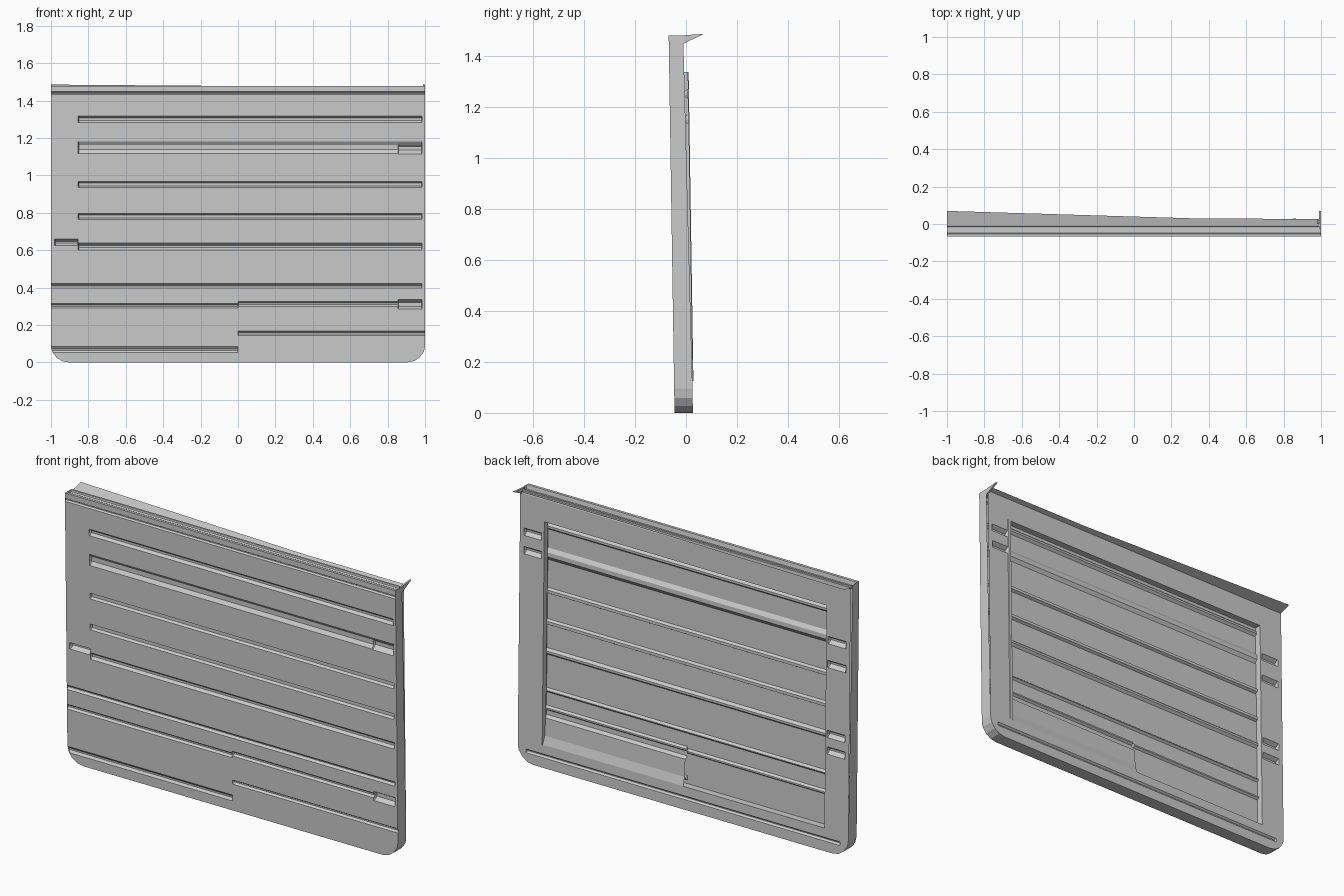
import bpy, bmesh, math

if "Cube" in bpy.data.objects:
    bpy.data.objects.remove(bpy.data.objects["Cube"])

TOP, FRONT, BACK, R = 1.478, -0.045, 0.027, 0.095
LEAN = -0.0155          # whole panel leans forwards with height


def half_width(z):
    """Half width of the outline, with rounded bottom corners."""
    if z >= R:
        return 1.0
    return 1.0 - R + math.sqrt(max(0, R * R - (R - z) ** 2))


CORNER_Z = [R * (1 - math.cos(math.radians(a))) for a in (0, 22.5, 45, 67.5, 90)]


def finish(name, bm):
    for v in bm.verts:
        v.co.y += LEAN * v.co.z
    bmesh.ops.remove_doubles(bm, verts=bm.verts, dist=1e-5)
    me = bpy.data.meshes.new(name)
    bm.to_mesh(me)
    bm.free()
    ob = bpy.data.objects.new(name, me)
    bpy.context.collection.objects.link(ob)
    return ob


def strip(name, rows, flip=False):
    """Skin between consecutive rows of points."""
    bm = bmesh.new()
    vs = [[bm.verts.new(p) for p in r] for r in rows]
    for a, b in zip(vs, vs[1:]):
        for i in range(len(a) - 1):
            q = [a[i], a[i + 1], b[i + 1], b[i]]
            bm.faces.new(q[::-1] if flip else q)
    return finish(name, bm)


def sheet(name, y0, inward, feats, x_rng=(-1, 1), z_rng=(0, TOP), hole=None, flip=False):
    """Pressed sheet; feats are (z_low, z_high, x_low, x_high, slope, depth)."""
    e = 0.004
    xs, zs = set(x_rng), set(z_rng) | set(CORNER_Z)
    for lo, hi, x0, x1, s, d in feats:
        xs |= {x0, x0 + e, x1 - e, x1}
        zs |= {lo, lo + s, hi - s, hi}
    if hole:
        xs |= set(hole[:2])
        zs |= set(hole[2:])
    xs = sorted(x for x in xs if x_rng[0] <= x <= x_rng[1])
    zs = sorted(z for z in zs if z_rng[0] <= z <= z_rng[1])

    def depth(x, z):
        best = 0
        for lo, hi, x0, x1, s, d in feats:
            if x0 < x < x1 and lo < z < hi:
                best = max(best, d * min(1, (z - lo) / s, (hi - z) / s))
        return best

    bm = bmesh.new()
    grid = [[bm.verts.new((max(-half_width(z), min(half_width(z), x)),
                           y0 + inward * depth(x, z), z)) for x in xs] for z in zs]
    for j in range(len(zs) - 1):
        for i in range(len(xs) - 1):
            cx, cz = (xs[i] + xs[i + 1]) / 2, (zs[j] + zs[j + 1]) / 2
            if hole and hole[0] < cx < hole[1] and hole[2] < cz < hole[3]:
                continue
            q = [grid[j][i], grid[j][i + 1], grid[j + 1][i + 1], grid[j + 1][i]]
            bm.faces.new(q[::-1] if flip else q)
    bmesh.ops.dissolve_degenerate(bm, dist=1e-5, edges=bm.edges)
    return finish(name, bm)


# Pressed grooves of the front skin
L, RT = -0.855, 0.985
grooves = [(z - w, z + w, L, RT, s, 0.014) for z, w, s in
           ((1.30, .018, .012), (1.15, .032, .02), (0.95, .016, .008),
            (0.78, .016, .008), (0.62, .018, .012))]
grooves += [(1.432, 1.448, -1.1, 1.1, .006, .010),
            (.398, .422, -1.1, RT, .010, .012),
            (.290, .316, -1.1, 0.0, .009, .012),
            (.300, .326, 0.0, RT, .009, .012),
            (.052, .085, -1.1, 0.0, .012, .010),
            (.145, .168, 0.0, 1.1, .008, .012)]
# Small pockets at the ends of the ribs
pockets = [(.625, .66, -.98, L, .014, .025),
           (1.115, 1.175, .855, RT, .02, .025),
           (.285, .335, .855, RT, .015, .025)]
sheet("front_skin", FRONT, 1, grooves + pockets)

# Rear frame around the opening, with pockets in the stiles
HX, HZ0, HZ1 = 0.855, 0.125, 1.335
rear_pockets = [(z - .02, z + .02, x, x + .11, .015, .022)
                for x, heights in ((-.975, (1.15, 1.02, .64, .55)), (.865, (1.25, 1.15)))
                for z in heights]
rear_pockets += [(.055, .075, -.95, .95, .008, .010)]
BACK_TOP = 1.455
sheet("rear_frame", BACK, -1, rear_pockets, z_rng=(0, BACK_TOP),
      hole=(-HX, HX, HZ0, HZ1), flip=True)

# Inner lining seen through the opening, ribs follow the front grooves
INNER = -0.010
sheet("inner_lining", INNER, 1, grooves, (-HX, HX), (HZ0, HZ1), flip=True)

# Lining step on one half of the lower edge
strip("lower_reinforcement", [[(x, y, z) for x in (0, HX)] for y, z in
      ((INNER, .275), (.010, .265), (.014, .17), (BACK, .125))], flip=True)

# Return flanges around the opening
loop = [(-HX, HZ0), (HX, HZ0), (HX, HZ1), (-HX, HZ1), (-HX, HZ0)]
strip("opening_flange", [[(x, y, z) for x, z in loop] for y in (BACK, INNER)])

# Raised bead beside the opening
strip("opening_bead", [[(x, y, z) for z in (HZ0, HZ1)] for x, y in
      ((.845, BACK - .02), (.85, BACK + .004), (.866, BACK + .004), (.868, BACK))])

# Outer rim: sides and rounded bottom
side = [(half_width(z), z) for z in CORNER_Z]
outline = [(-1, TOP)] + [(-x, z) for x, z in side[::-1]] + side + [(1, TOP)]
strip("outer_rim", [[(x, y if z < TOP else min(y, .012), z) for x, z in outline]
                    for y in (FRONT, BACK)], flip=True)

# Top cap with a shallow channel
strip("top_cap", [[(x, y, z) for x in (-1, 1)] for y, z in
      ((FRONT, TOP), (-.030, TOP), (-.026, 1.455), (.008, 1.455),
       (.012, TOP - .005), (.022, TOP - .005), (BACK, BACK_TOP))])

# Tapering rear lip along the top edge
lip = [(-1, .093), (.35, .052), (.98, .050)]
for n, dz in (("top_lip_upper", 0), ("top_lip_lower", -.006)):
    strip(n, [[(x, .0, 1.462 + dz) for x, y in lip],
              [(x, y, 1.462 + .25 * y) for x, y in lip]], flip=dz < 0)

# Pointed tab at the other top corner
bm = bmesh.new()
tri = [(.0, 1.44), (.0, 1.478), (.093, 1.485)]
a, b = ([bm.verts.new((x, y, z)) for y, z in tri] for x in (.99, 1.0))
bm.faces.new(a)
bm.faces.new(b[::-1])
for i in range(3):
    bm.faces.new((a[i], b[i], b[(i + 1) % 3], a[(i + 1) % 3]))
bmesh.ops.recalc_face_normals(bm, faces=bm.faces)
finish("corner_tab", bm)
